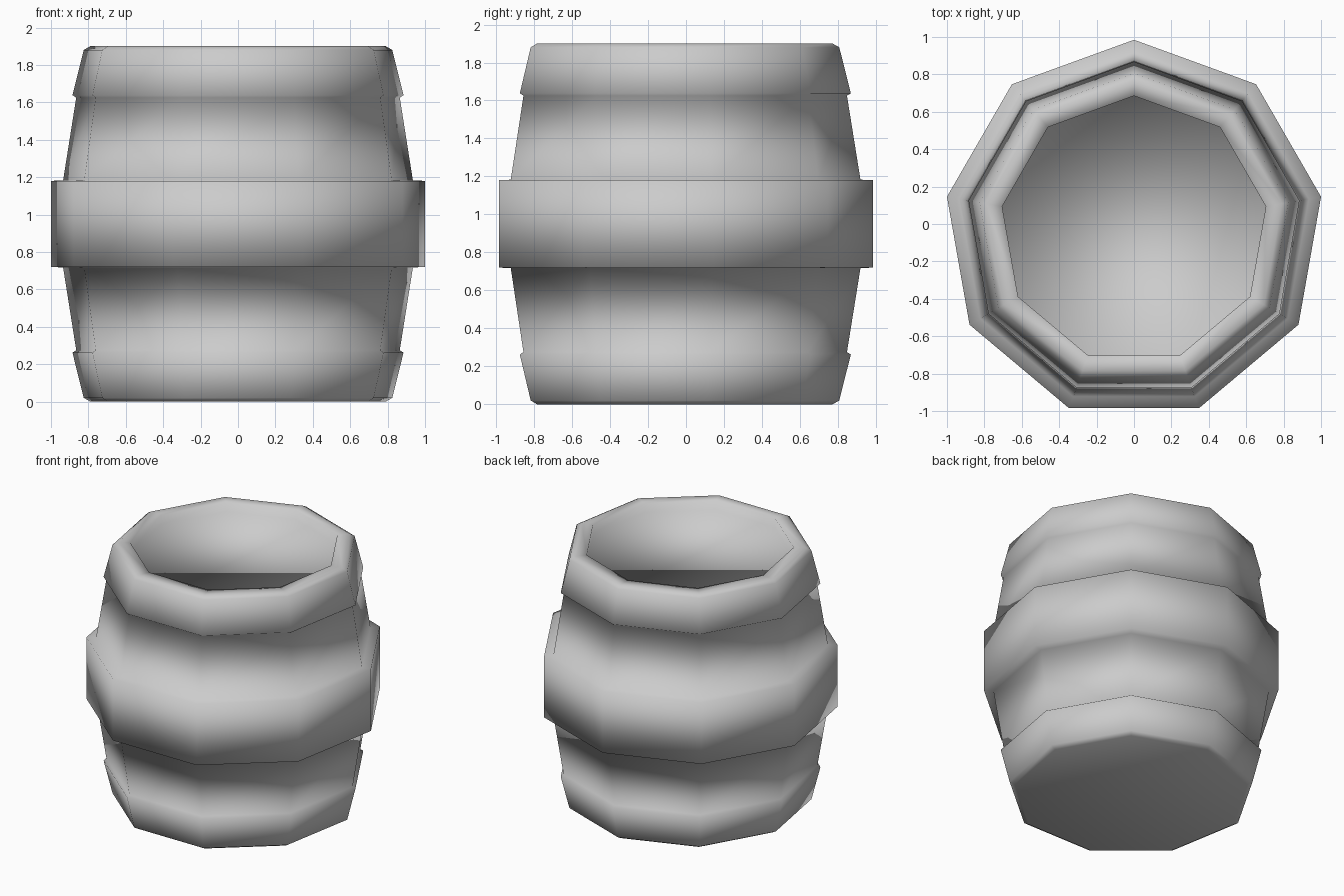
import bpy, bmesh, math

if "Cube" in bpy.data.objects:
    bpy.data.objects.remove(bpy.data.objects["Cube"])

SIDES = 9
R = 1 / math.cos(math.radians(10))                    # half-width -> corner radius
Y_OFF = -(R - R * math.cos(math.radians(20))) / 2     # centre the odd-sided shape on y


def lathe(name, profile):
    """Nine-sided smooth lathe from (half width, z) points, capped at both ends."""
    bm = bmesh.new()
    rings = []
    for w, z in profile:
        ring = []
        for i in range(SIDES):
            a = math.pi / 2 + i * math.tau / SIDES
            ring.append(bm.verts.new((w * R * math.cos(a), w * R * math.sin(a) + Y_OFF, z)))
        rings.append(ring)
    for lo, hi in zip(rings, rings[1:]):
        for i in range(SIDES):
            j = (i + 1) % SIDES
            bm.faces.new((lo[i], lo[j], hi[j], hi[i]))
    bm.faces.new(rings[0][::-1])
    bm.faces.new(rings[-1])
    for f in bm.faces:
        f.smooth = True
    me = bpy.data.meshes.new(name)
    bm.to_mesh(me)
    bm.free()
    ob = bpy.data.objects.new(name, me)
    bpy.context.collection.objects.link(ob)
    return ob


# Barrel: outer profile mirrored about mid height, with end hoops and a wide centre hoop
H = 1.9
half = [(0.79, 0.0), (0.825, 0.02), (0.885, 0.262),   # bottom edge and end hoop
        (0.865, 0.275), (0.935, 0.717),               # staves
        (1.0, 0.72)]                                  # centre hoop edge
profile = half + [(w, H - z) for w, z in reversed(half)]
# Rim and slightly recessed lid
profile += [(0.705, H), (0.705, H - 0.07)]
lathe("barrel", profile)
